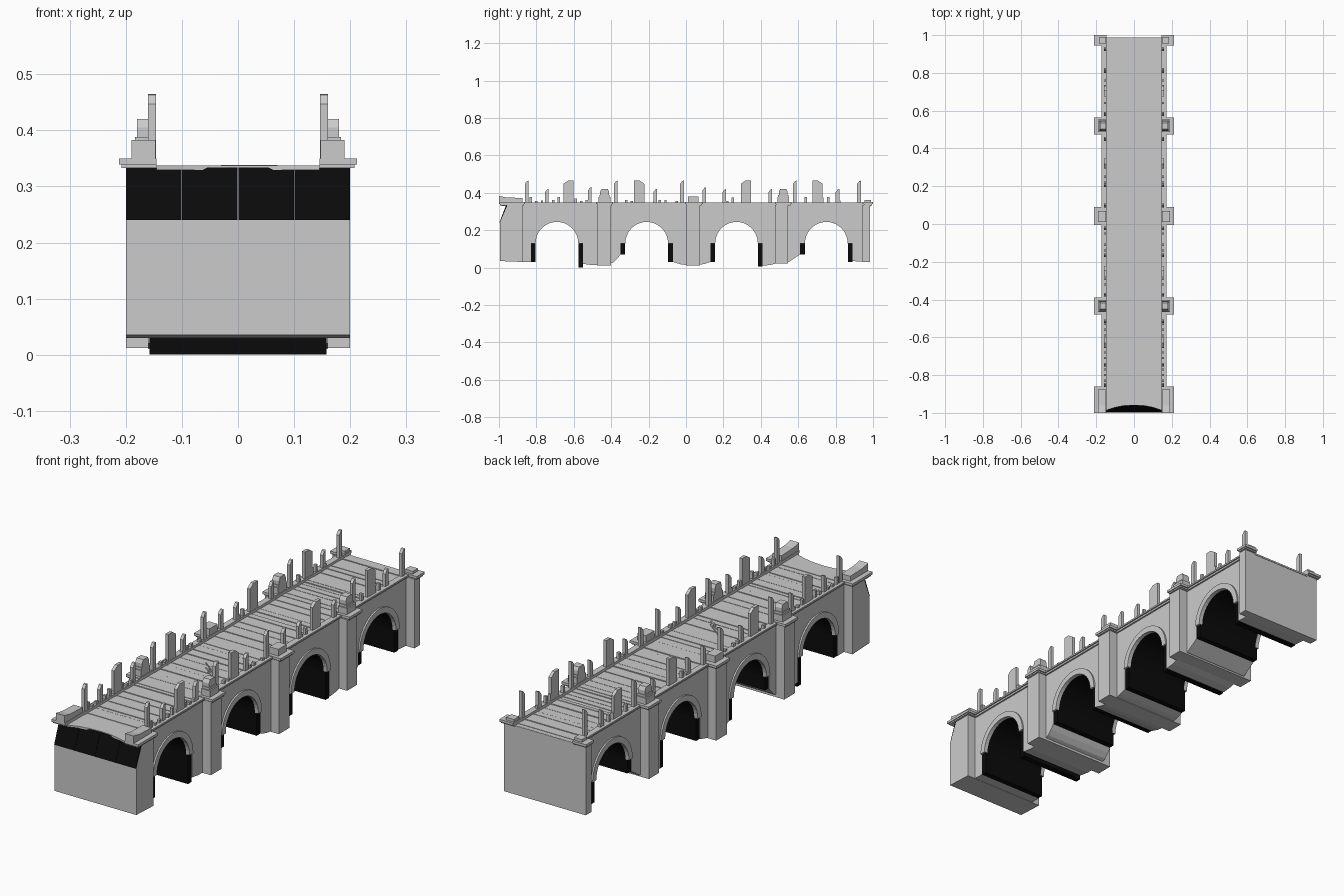
import bpy, bmesh, math, random
random.seed(4)

black = bpy.data.materials.new("black")
black.diffuse_color = (0.003, 0.003, 0.003, 1)


def prism(bm, pts, axis, a, b):
    """Extrude a 2D outline along x (outline is y,z) or along z (outline is x,y)."""
    def put(p, t):
        return (t, p[0], p[1]) if axis == 'x' else (p[0], p[1], t)
    lo = [bm.verts.new(put(p, a)) for p in pts]
    hi = [bm.verts.new(put(p, b)) for p in pts]
    bm.faces.new(lo)
    bm.faces.new(hi[::-1])
    n = len(pts)
    for i in range(n):
        bm.faces.new((lo[i], hi[i], hi[(i + 1) % n], lo[(i + 1) % n]))


def build(name, prisms, mat=None):
    bm = bmesh.new()
    for p in prisms:
        prism(bm, *p)
    bmesh.ops.recalc_face_normals(bm, faces=bm.faces)
    bmesh.ops.triangulate(bm, faces=[f for f in bm.faces if len(f.verts) > 4])
    me = bpy.data.meshes.new(name)
    bm.to_mesh(me)
    bm.free()
    ob = bpy.data.objects.new(name, me)
    bpy.context.collection.objects.link(ob)
    if mat:
        me.materials.append(mat)
    return ob


def rect(u0, u1, v0, v1):
    return [(u0, v0), (u1, v0), (u1, v1), (u0, v1)]


def sided(pts, a, b):
    """The same y,z outline on both sides of the bridge."""
    return [(pts, 'x', a, b), (pts, 'x', -a, -b)]


def both(x0, x1, y0, y1, z0, z1):
    return sided(rect(y0, y1, z0, z1), x0, x1)


def arc(c, r, n=18):
    return [(c - r * math.cos(math.pi * i / n), SPRING + r * math.sin(math.pi * i / n))
            for i in range(n + 1)]


TOP, SPRING, RI, RO = 0.335, 0.13, 0.115, 0.14
ARCHES = [-0.69, -0.21, 0.27, 0.75]
LEGS = [(0.03, 0.0), (0.07, 0.03), (0.03, 0.005), (0.07, 0.03)]
# worn undersides of the piers, between one arch and the next
PIERS = [
    [(-0.55, 0.02), (-0.5, 0.013), (-0.42, 0.014), (-0.385, 0.03), (-0.365, 0.05), (-0.35, 0.07)],
    [(-0.07, 0.03), (-0.03, 0.018), (0.0, 0.014), (0.07, 0.014), (0.1, 0.02), (0.13, 0.03)],
    [(0.41, 0.01), (0.45, 0.014), (0.5, 0.027), (0.55, 0.03), (0.58, 0.05), (0.61, 0.07)],
]

# main wall with arched openings and worn pier bottoms
outline = [(-0.92, 0.032), (-0.83, 0.03)]
for i, c in enumerate(ARCHES):
    outline += arc(c, RO)
    outline += PIERS[i] if i < 3 else [(0.89, 0.035), (0.96, 0.03)]
outline += [(0.96, TOP - 0.004), (-0.92, TOP - 0.004)]
build("bridge_wall", [(outline, 'x', -0.16, 0.16)])

# dark vault linings with their legs, and the pale rings on the faces
for c, (l, r) in zip(ARCHES, LEGS):
    lining = [(c - RO, l)] + arc(c, RO) + [(c + RO, r), (c + RI, r)] \
        + arc(c, RI)[::-1] + [(c - RI, l)]
    build("vault_lining", [(lining, 'x', -0.158, 0.158)], black)
    build("arch_ring", sided(arc(c, RO) + arc(c, RI - 0.001)[::-1], 0.15, 0.167))

# pilasters running under the full width
PIL = [(-0.475, -0.4, 0.012), (0.0, 0.075, 0.012), (0.475, 0.545, 0.022)]
for y0, y1, z in PIL:
    build("pilaster", [(rect(y0, y1, z, TOP), 'x', -0.2, 0.2)])
build("back_end", [(rect(0.945, 0.985, 0.03, TOP), 'x', -0.2, 0.2)])

# front end with a broken dark upper face
build("front_end", [([(-0.995, 0.035), (-0.875, 0.03), (-0.875, TOP - 0.002),
                      (-0.955, TOP - 0.002), (-0.995, 0.24)], 'x', -0.2, 0.2)])
build("broken_face", [([(-0.998, 0.24), (-0.994, 0.24), (-0.952, TOP - 0.001), (-0.962, TOP - 0.001)],
                       'x', x + 0.0005, x + 0.0995) for x in (-0.2, -0.1, 0.0, 0.1)], black)
edge = [(x / 10, -0.958 - 1.3 * (x / 10) ** 2) for x in (-1.45, -1, -0.5, 0, 0.5, 1, 1.45)]
build("deck_edge", [(edge + [(0.145, -0.87), (-0.145, -0.87)], 'z', TOP - 0.006, TOP + 0.002)])

# deck planks of uneven width and height
planks, y = [], -0.872
while y < 0.985:
    w = min(random.choice((0.02, 0.03, 0.045, 0.06)), 0.99 - y)
    z = TOP + random.uniform(-0.001, 0.002)
    planks.append((rect(y, y + w - 0.003, TOP - 0.008, z), 'x', -0.147, 0.147))
    y += w
build("deck_planks", planks)

# small crack lines on the deck
crack = [(-0.03, -0.18), (0.05, -0.24), (0.0, -0.22), (0.07, -0.27), (0.03, -0.25)]
build("deck_crack", [([a, b, (b[0], b[1] - 0.005), (a[0], a[1] - 0.005)], 'z', TOP, TOP + 0.003)
                     for a, b in zip(crack, crack[1:])])

# cornice in two steps along both edges
build("cornice", both(0.145, 0.166, -0.9, 0.97, TOP - 0.003, TOP + 0.005)
      + both(0.145, 0.172, -0.9, 0.97, TOP + 0.005, TOP + 0.012))

# caps over the pilasters
for y0, y1 in [(-1.0, -0.86), (-0.48, -0.39), (-0.005, 0.09), (0.475, 0.565), (0.945, 1.0)]:
    build("pilaster_cap", both(0.145, 0.208, y0 + 0.006, y1 - 0.006, TOP - 0.002, TOP + 0.006)
          + both(0.145, 0.212, y0, y1, TOP + 0.004, 0.35))

# pedestals on the caps
build("front_pedestal", sided([(-1.0, 0.34), (-0.875, 0.34), (-0.875, 0.372), (-0.96, 0.375),
                               (-1.0, 0.383)], 0.147, 0.19))
build("middle_pedestal", both(0.147, 0.19, 0.01, 0.068, 0.34, 0.38))
build("back_pedestal", both(0.147, 0.185, 0.955, 0.99, 0.34, 0.362))
for c in (-0.435, 0.52):
    build("stepped_pedestal", both(0.147, 0.19, c - 0.032, c + 0.032, 0.34, 0.378)
          + both(0.147, 0.184, c - 0.027, c + 0.027, 0.378, 0.388)
          + sided([(c - 0.024, 0.388), (c + 0.024, 0.388), (c + 0.024, 0.405), (c + 0.016, 0.42),
                   (c - 0.016, 0.42), (c - 0.024, 0.405)], 0.147, 0.18))

# broken parapet posts: slim tall, slim short and wide slabs
posts = []
for c, h in [(-0.852, 0.465), (-0.745, 0.42), (-0.515, 0.43), (-0.375, 0.465), (-0.165, 0.42),
             (-0.022, 0.465), (0.098, 0.43), (0.205, 0.42), (0.45, 0.42), (0.582, 0.465),
             (0.81, 0.42), (0.925, 0.465)]:
    posts += sided([(c - 0.01, 0.34), (c + 0.01, 0.34), (c + 0.01, h), (c + 0.002, h - 0.002),
                    (c - 0.01, h - 0.018)], 0.146, 0.16)
build("slim_posts", posts)
slabs = []
for c, d in [(-0.628, 1), (-0.25, -1), (0.32, 1), (0.703, -1)]:
    slabs += sided([(c - d * 0.027, 0.34), (c + d * 0.027, 0.34), (c + d * 0.027, 0.465),
                    (c - d * 0.003, 0.465), (c - d * 0.027, 0.448)], 0.146, 0.16)
build("wide_slabs", slabs)

# low baluster stumps between the posts
stumps = []
for i in range(58):
    y = -0.83 + i * 0.03
    if random.random() < 0.5 and all(abs(y - p) > 0.06 for p in (-0.435, 0.04, 0.52)):
        stumps += both(0.147, 0.16, y - 0.006, y + 0.006, 0.34, random.uniform(0.355, 0.378))
build("baluster_stumps", stumps)
